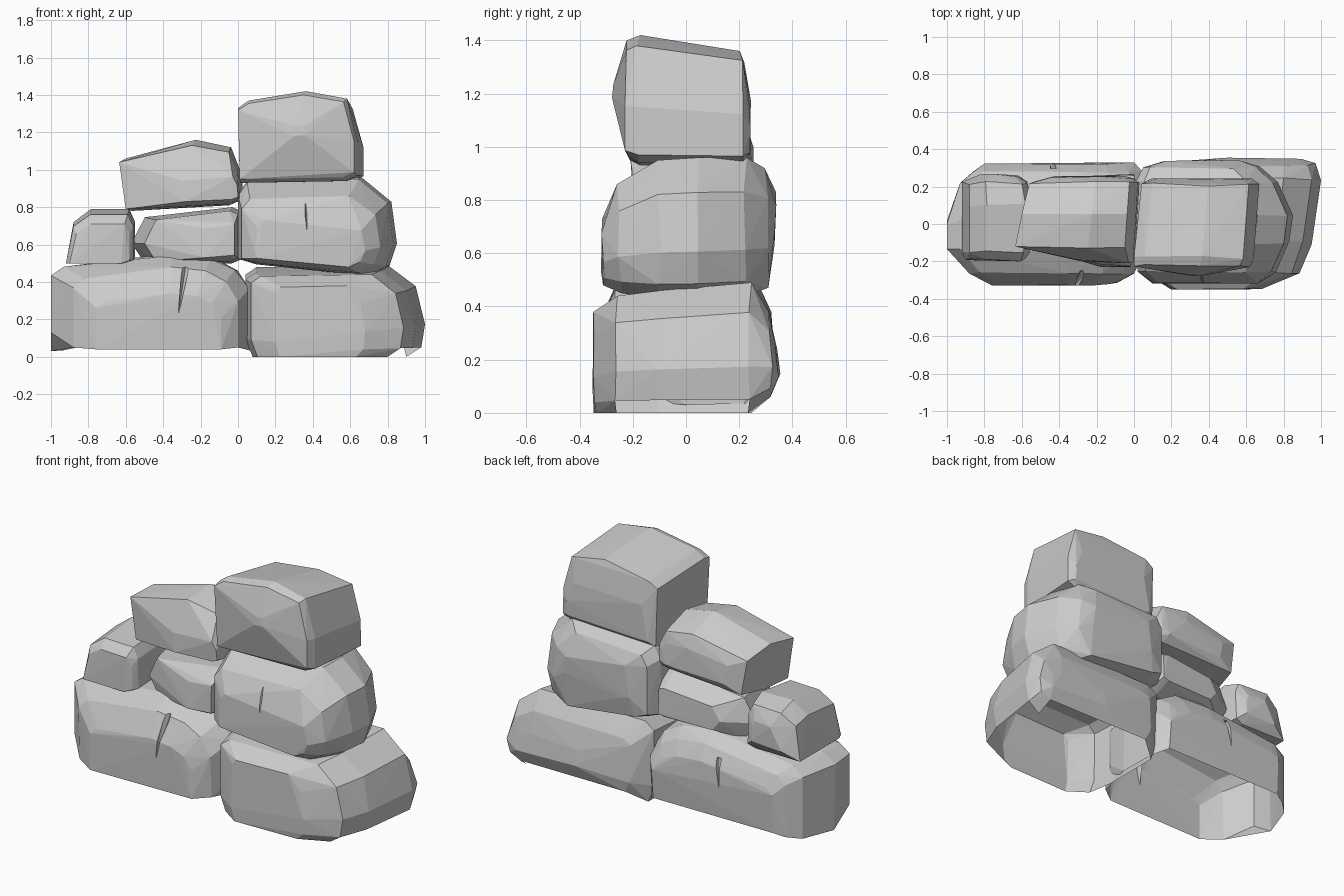
import bpy
import bmesh
import random
from mathutils import Vector

random.seed(4)

default_cube = bpy.data.objects.get("Cube")
if default_cube:
    bpy.data.objects.remove(default_cube, do_unlink=True)

# One stone grey for every boulder
stone = bpy.data.materials.new("stone_grey")
stone.use_nodes = True
grey = (0.6, 0.6, 0.6, 1)
stone.diffuse_color = grey
stone.node_tree.nodes["Principled BSDF"].inputs["Base Color"].default_value = grey


def hull_object(name, points, open_bottom=False):
    """Wrap a set of points in a convex, flat-faced skin."""
    bm = bmesh.new()
    for point in points:
        bm.verts.new(point)
    result = bmesh.ops.convex_hull(bm, input=bm.verts[:])
    loose = {item for item in result["geom_interior"] + result["geom_unused"]
             if isinstance(item, bmesh.types.BMVert)}
    bmesh.ops.delete(bm, geom=list(loose), context="VERTS")
    bmesh.ops.recalc_face_normals(bm, faces=bm.faces[:])
    bm.normal_update()
    if open_bottom:
        underside = [face for face in bm.faces if face.normal.z < -0.75]
        bmesh.ops.delete(bm, geom=underside, context="FACES")
    mesh = bpy.data.meshes.new(name)
    bm.to_mesh(mesh)
    bm.free()
    mesh.materials.append(stone)
    obj = bpy.data.objects.new(name, mesh)
    bpy.context.scene.collection.objects.link(obj)
    return obj


def boulder(name, outline, sections, open_bottom=False):
    """Stretch a front outline into a box (left, right, bottom, top) at each depth."""
    xs = [point[0] for point in outline]
    zs = [point[1] for point in outline]
    width, height = max(xs) - min(xs), max(zs) - min(zs)
    points = []
    for depth, left, right, bottom, top in sections:
        for x, z in outline:
            across = (x - min(xs)) / width
            upward = (z - min(zs)) / height
            points.append(Vector((left + across * (right - left),
                                  depth + random.uniform(-0.01, 0.01),
                                  bottom + upward * (top - bottom))))
    return hull_object(name, points, open_bottom)


# Bottom course: hollow shells resting on their rims
boulder(
    "base_left_boulder",
    [(-1, .03), (-1, .42), (-.93, .48), (-.35, .555), (-.13, .53),
     (0, .46), (.08, .33), (.08, .03)],
    [(-.32, -.76, -.09, .04, .34), (-.26, -.88, 0, .05, .48),
     (-.14, -1, .06, .13, .54), (.01, -1, .08, .03, .555),
     (.21, -.93, .07, .035, .53), (.28, -.86, .04, .05, .47),
     (.32, -.8, 0, .07, .38)],
    open_bottom=True)

boulder(
    "base_right_boulder",
    [(.08, 0), (.04, .1), (.04, .43), (.1, .47), (.8, .48),
     (.95, .37), (1, .17), (.98, .05), (.9, 0)],
    [(-.345, .2, .68, 0, .38), (-.26, .07, .885, 0, .44),
     (-.1, .04, .95, 0, .46), (.24, .04, 1, 0, .49),
     (.32, .15, .97, .06, .38), (.345, .5, .9, .12, .25)],
    open_bottom=True)

# Middle course
boulder(
    "middle_right_boulder",
    [(0, .52), (0, .86), (.05, .93), (.66, .95), (.82, .82),
     (.85, .6), (.81, .48), (.72, .425), (.1, .49)],
    [(-.31, .1, .68, .48, .74), (-.25, .02, .76, .45, .86),
     (-.1, 0, .83, .43, .95), (.04, 0, .85, .43, .96),
     (.22, .01, .77, .44, .96), (.3, .05, .67, .47, .92),
     (.33, .15, .58, .6, .84)])

boulder(
    "middle_center_boulder",
    [(-.57, .62), (-.5, .75), (-.05, .8), (0, .78), (0, .54),
     (-.05, .52), (-.5, .52)],
    [(-.22, -.2, -.02, .53, .72), (-.14, -.5, 0, .51, .78),
     (.15, -.57, .02, .5, .8), (.26, -.4, 0, .55, .72)])

boulder(
    "small_left_boulder",
    [(-.93, .5), (-.89, .72), (-.8, .79), (-.6, .79), (-.57, .72),
     (-.57, .52), (-.62, .5)],
    [(-.19, -.9, -.58, .5, .71), (-.15, -.92, -.56, .5, .76),
     (.1, -.92, -.55, .5, .79), (.22, -.92, -.57, .5, .76),
     (.26, -.82, -.62, .55, .68)])

# Top course
boulder(
    "upper_left_boulder",
    [(-.6, .78), (-.635, 1.06), (-.24, 1.16), (-.04, 1.12),
     (.01, 1), (.02, .84), (-.05, .81)],
    [(-.2, -.3, 0, .83, .98), (-.12, -.635, .01, .79, 1.13),
     (.05, -.6, .02, .78, 1.16), (.22, -.56, .03, .8, 1.08),
     (.25, -.45, 0, .85, 1)])

boulder(
    "top_right_boulder",
    [(.01, .93), (0, 1.33), (.06, 1.37), (.38, 1.42), (.61, 1.38),
     (.67, 1.15), (.67, .97), (.6, .94)],
    [(-.27, .3, .36, 1.18, 1.24), (-.22, 0, .62, .95, 1.4),
     (-.18, 0, .64, .93, 1.42), (.21, .04, .67, .93, 1.36),
     (.235, .08, .63, .96, 1.2)])


def crack(rock_name, low, high, half_width, inward):
    """Cut a narrow wedge, widening upwards, into the face of a boulder."""
    rock = bpy.data.objects[rock_name]
    low, high = Vector(low), Vector(high)
    side = Vector((half_width, 0, 0))
    outward = Vector((0, -inward, 0))
    cutter = hull_object("crack_cutter", [
        low + outward, high + side + outward, high - side + outward,
        low, high + side, high - side, high - outward])
    cutter.hide_render = True
    cut = rock.modifiers.new("crack", "BOOLEAN")
    cut.operation = "DIFFERENCE"
    cut.solver = "EXACT"
    cut.use_hole_tolerant = True
    cut.object = cutter
    bpy.context.view_layer.objects.active = rock
    bpy.ops.object.modifier_apply(modifier=cut.name)
    bpy.data.objects.remove(cutter, do_unlink=True)


# Weathered cracks
crack("base_left_boulder", (-.32, -.33, .22), (-.28, -.27, .48), .02, .03)
crack("middle_right_boulder", (.37, -.32, .66), (.36, -.29, .82), .01, .02)
crack("base_left_boulder", (-.45, .33, .24), (-.43, .28, .42), .015, -.03)
